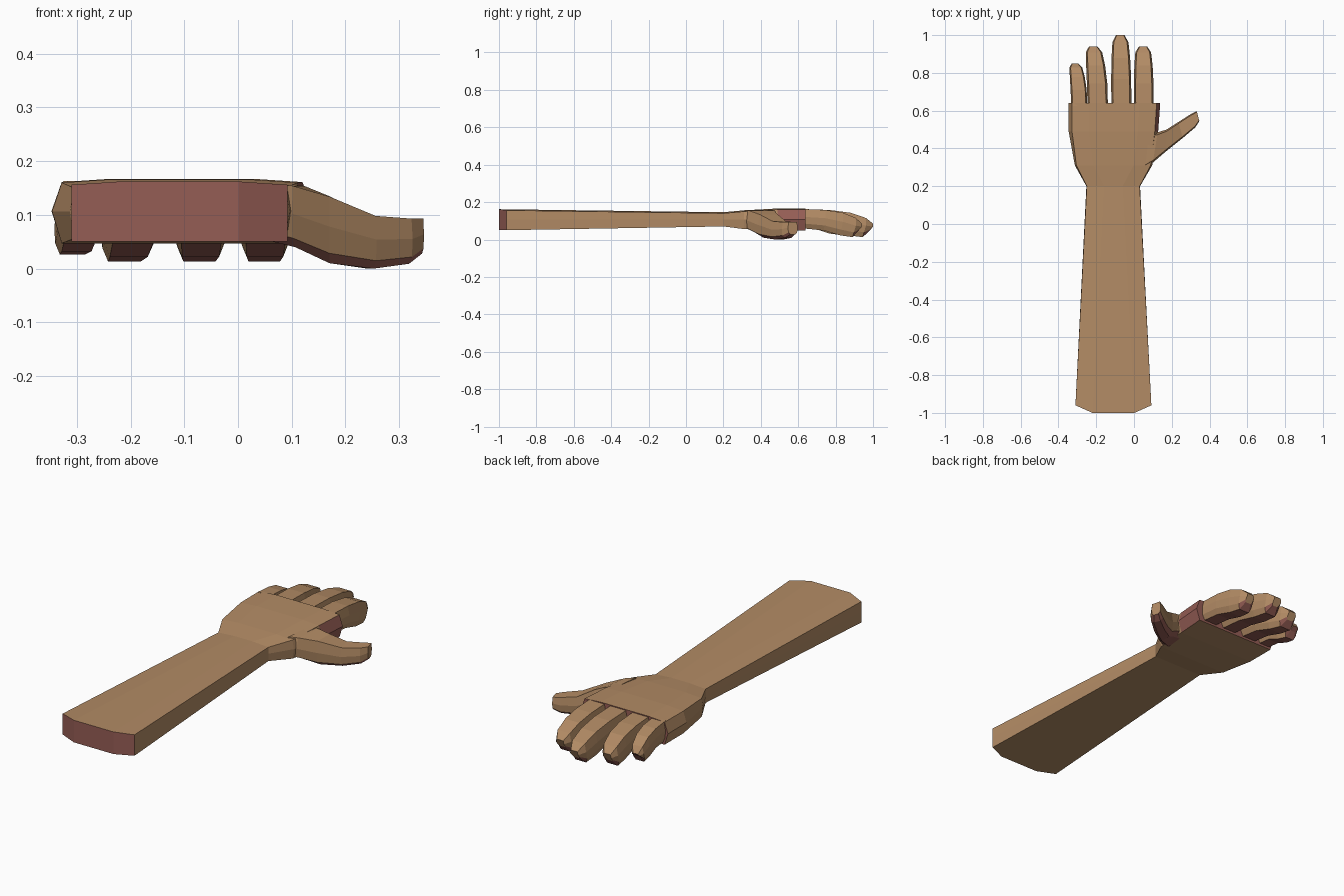
import bpy, bmesh
from mathutils import Vector

if "Cube" in bpy.data.objects:
    bpy.data.objects.remove(bpy.data.objects["Cube"])


def material(name, color):
    m = bpy.data.materials.new(name)
    m.diffuse_color = (*color, 1)
    m.use_nodes = True
    m.node_tree.nodes["Principled BSDF"].inputs["Base Color"].default_value = m.diffuse_color
    return m


SKIN = material("skin", (0.45, 0.26, 0.13))
RED = material("reddish_skin", (0.30, 0.11, 0.09))


def loft(name, rings, is_red, caps=None):
    """Skin a list of equal-length rings; caps = index lists used for both ends."""
    bm = bmesh.new()
    vs = [[bm.verts.new(p) for p in r] for r in rings]
    n = len(vs[0])
    for a, b in zip(vs, vs[1:]):
        for i in range(n):
            j = (i + 1) % n
            bm.faces.new((a[i], a[j], b[j], b[i]))
    for ring in (vs[0], vs[-1]):
        for ids in caps or [range(n)]:
            bm.faces.new([ring[i] for i in ids])
    bmesh.ops.recalc_face_normals(bm, faces=bm.faces)
    bm.normal_update()
    for f in bm.faces:
        f.material_index = int(is_red(f))
    me = bpy.data.meshes.new(name)
    bm.to_mesh(me)
    bm.free()
    me.materials.append(SKIN)
    me.materials.append(RED)
    ob = bpy.data.objects.new(name, me)
    bpy.context.collection.objects.link(ob)
    return ob


# Forearm and palm: ten-sided cross-sections along y
def arm_ring(y, l, r, zb, zt, bulge, corner=0.0):
    e, m, c = 0.09, (zb + zt) / 2, y + corner
    return [(l, c, zt - .006), (l + e, y, zt), (r - e, y, zt), (r, c, zt - .006),
            (r + bulge, c, m),
            (r, c, zb), (r - e, y, zb), (l + e, y, zb), (l, c, zb),
            (l - bulge, c, m)]


def arm_red(f):
    c = f.calc_center_median()
    thumb_side = c.y > .5 and f.normal.x > .6
    return abs(f.normal.y) > .85 or (c.y < -.95) or thumb_side


loft("forearm_and_palm", [
    arm_ring(-1.0, -.31, .092, .05, .162, 0, .04),
    arm_ring(.20, -.25, .03, .07, .146, .002),
    arm_ring(.31, -.305, .088, .056, .156, .008),
    arm_ring(.49, -.328, .11, .047, .166, .018),
    arm_ring(.64, -.328, .12, .047, .167, .019),
], arm_red, [(0, 1, 7, 8, 9), (1, 2, 6, 7), (2, 3, 4, 5, 6)])


# Fingers: hexagonal sections that curl downward
STATIONS = [(0, 1, .060, .163), (.38, 1, .048, .158), (.68, .93, .022, .143),
            (.90, .80, .013, .115), (1, .42, .045, .085)]


def finger(name, x, width, drift, tip, lift=0.0):
    rings = []
    for t, w, zb, zt in STATIONS:
        y = .625 + (tip - .625) * t
        cx, h = x + drift * t * t, width / 2 * w
        zb, zt = zb + lift * t, zt - lift * .5 * t
        rings.append([(cx + sx * h, y - dy * t, zb + (zt - zb) * k)
                      for sx, k, dy in ((-.82, 1, 0), (.82, 1, 0), (1, .6, 0), (.95, .25, .012),
                                        (.7, 0, .02), (-.7, 0, .02), (-.95, .25, .012), (-1, .6, 0))])
    loft(name, rings, lambda f: f.normal.z < -.5)


finger("little_finger", -.290, .085, -.022, .85, .015)
finger("ring_finger", -.192, .108, -.024, .94)
finger("middle_finger", -.067, .106, -.006, 1.0)
finger("index_finger", .052, .104, -.004, .94)

# Thumb: sections given as near edge, far edge, bottom and top heights
THUMB = [((.06, .30), (.08, .48), .050, .158),
         ((.10, .325), (.125, .485), .040, .154),
         ((.170, .385), (.172, .50), .010, .134),
         ((.258, .455), (.235, .54), .000, .098),
         ((.325, .512), (.298, .580), .009, .093),
         ((.346, .545), (.332, .597), .028, .093)]
rings = []
for near, far, zb, zt in THUMB:
    a, b = Vector(near), Vector(far)
    rings.append([(*a.lerp(b, u), zb + (zt - zb) * k)
                  for u, k in ((.08, 1), (.92, 1), (1, .55), (.95, .15), (.75, 0),
                               (.25, 0), (.05, .15), (0, .55))])
loft("thumb", rings, lambda f: f.normal.z < -.5)
